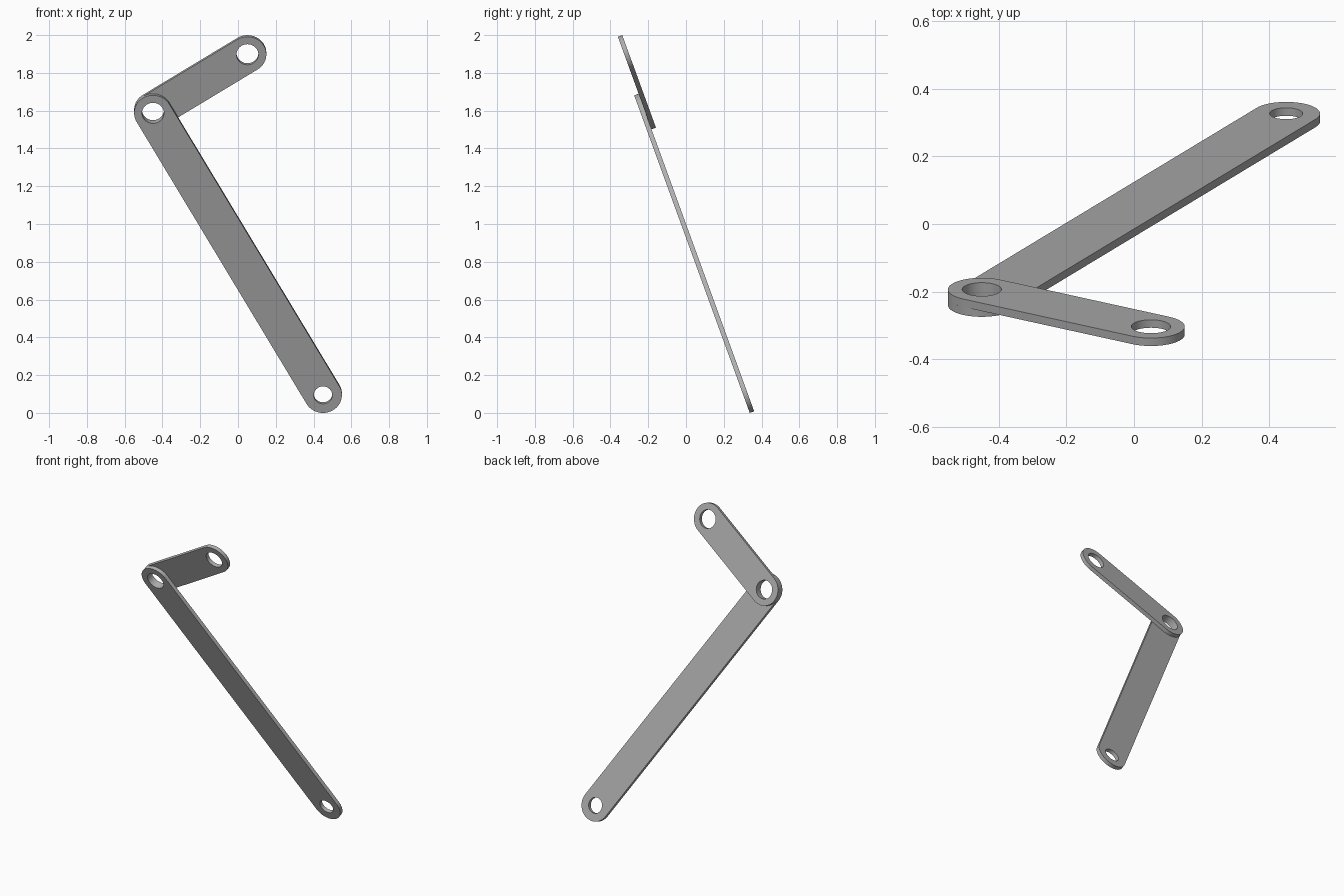
import bpy
import bmesh
from math import atan2, cos, sin, pi, radians
from mathutils import Vector

cube = bpy.data.objects.get("Cube")
if cube:
    bpy.data.objects.remove(cube, do_unlink=True)

RADIUS = 0.1
THICK = 0.025
LEAN = radians(110)      # the plates stand up and lean forward
OFFSET_Y = 0.364
ARC = 32                 # segments per half circle

grey = bpy.data.materials.new("grey metal")
grey.use_nodes = True
colour = (0.42, 0.42, 0.42, 1)
grey.diffuse_color = colour
grey.node_tree.nodes["Principled BSDF"].inputs["Base Color"].default_value = colour


def arc(centre, radius, start, sweep, steps):
    return [centre + radius * Vector((cos(start + sweep * i / steps),
                                      sin(start + sweep * i / steps)))
            for i in range(steps + 1)]


def add_loop(curve, points):
    spline = curve.splines.new("POLY")
    spline.points.add(len(points) - 1)
    for target, p in zip(spline.points, points):
        target.co = (p.x, p.y, 0, 1)
    spline.use_cyclic_u = True


def link_bar(name, a, b, hole_a, hole_b, depth):
    """Flat bar with round ends and a hole at each end."""
    curve = bpy.data.curves.new(name, "CURVE")
    curve.dimensions = "2D"
    curve.fill_mode = "BOTH"
    curve.extrude = THICK / 2
    angle = atan2(b.y - a.y, b.x - a.x)
    add_loop(curve, arc(b, RADIUS, angle - pi / 2, pi, ARC)
             + arc(a, RADIUS, angle + pi / 2, pi, ARC))
    for centre, radius in ((a, hole_a), (b, hole_b)):
        add_loop(curve, arc(centre, radius, 0, 2 * pi, 2 * ARC)[:-1])

    obj = bpy.data.objects.new(name, curve)
    bpy.context.collection.objects.link(obj)
    bpy.ops.object.select_all(action="DESELECT")
    obj.select_set(True)
    bpy.context.view_layer.objects.active = obj
    bpy.ops.object.convert(target="MESH")
    obj = bpy.context.object

    # Weld the caps to the rim and set the plate at its depth in the stack
    bm = bmesh.new()
    bm.from_mesh(obj.data)
    bmesh.ops.remove_doubles(bm, verts=bm.verts, dist=0.0001)
    bmesh.ops.recalc_face_normals(bm, faces=bm.faces)
    bmesh.ops.translate(bm, verts=bm.verts, vec=(0, 0, depth))
    bm.to_mesh(obj.data)
    bm.free()
    obj.data.materials.clear()
    obj.data.materials.append(grey)
    obj.rotation_euler.x = LEAN
    obj.location.y = OFFSET_Y
    bpy.ops.object.shade_smooth_by_angle(angle=radians(30))
    return obj


# Hole centres in the plane of the plates
foot = Vector((0.45, 0.109))
elbow = Vector((-0.45, 1.698))
tip = Vector((0.05, 2.019))

link_bar("long_bar", foot, elbow, 0.049, 0.058, THICK / 2)
link_bar("short_bar", elbow, tip, 0.058, 0.058, -THICK / 2)
